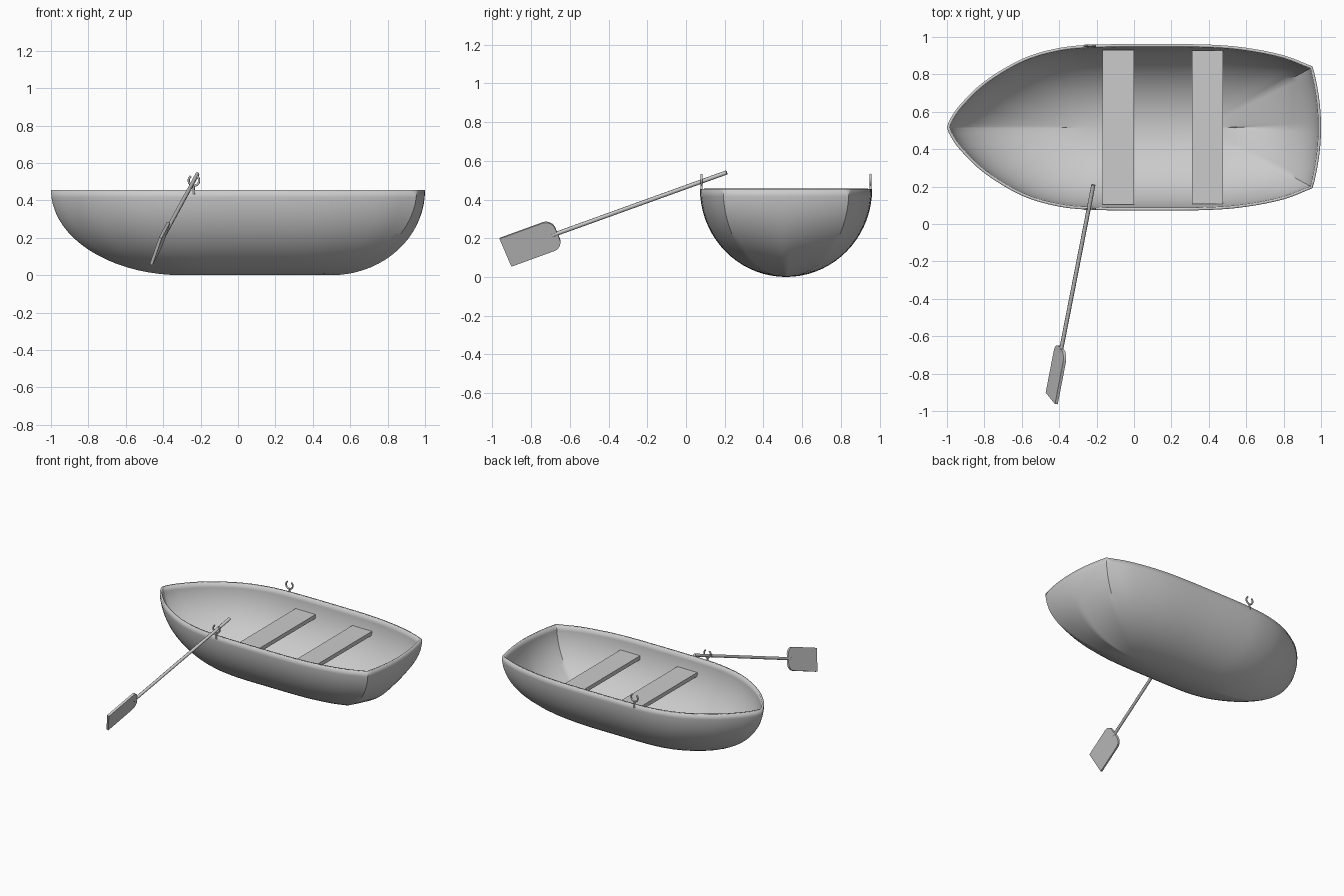
import bpy, bmesh, math
from mathutils import Vector, Matrix

if "Cube" in bpy.data.objects:
    bpy.data.objects.remove(bpy.data.objects["Cube"])

Y0, TOP = 0.517, 0.455        # hull centreline and rim height


def make_object(name, bm, smooth=True):
    me = bpy.data.meshes.new(name)
    bm.to_mesh(me)
    bm.free()
    ob = bpy.data.objects.new(name, me)
    bpy.context.collection.objects.link(ob)
    if smooth:
        bpy.ops.object.select_all(action='DESELECT')
        ob.select_set(True)
        bpy.context.view_layer.objects.active = ob
        bpy.ops.object.shade_smooth_by_angle(angle=math.radians(35))
    return ob


def spline(pts, steps):
    """Catmull-Rom curve through the points."""
    p = [Vector(q) for q in pts]
    p = [2 * p[0] - p[1]] + p + [2 * p[-1] - p[-2]]
    out = []
    for i in range(1, len(p) - 2):
        a, b, c, d = p[i - 1:i + 3]
        for s in range(steps):
            t = s / steps
            out.append(0.5 * (2 * b + (c - a) * t + (2 * a - 5 * b + 4 * c - d) * t * t
                              + (3 * b - a - 3 * c + d) * t ** 3))
    return out + [p[-2]]


# hull: each rim point drops along an elliptical rib to the keel line
side = spline([(-1, 0), (-.985, .04), (-.93, .12), (-.8, .245), (-.6, .365), (-.4, .424),
               (-.2, .442), (.1, .445), (.4, .442), (.6, .425), (.8, .385), (.955, .325)], 4)
ribs = []
for q in side:
    if q.x < -.1:
        kx = -.1 + (q.x + .1) * .222
    elif q.x > .1:
        kx = .1 + (q.x - .1) * .3
    else:
        kx = q.x
    ribs.append((q.x, q.y, kx))
for i in range(1, 11):
    t = i / 10
    y = .325 * (1 - t)
    ribs.append((1 - .045 * (1 - t) ** 2, y, .356 + .144 * t))

bm = bmesh.new()
N = 18
for sgn in (1, -1):
    grid = []
    for x, y, kx in ribs:
        row = []
        for j in range(N + 1):
            a = math.pi / 2 * j / N
            c = math.cos(a)
            row.append(bm.verts.new((kx + (x - kx) * c, Y0 + sgn * y * c, TOP * (1 - math.sin(a)))))
        grid.append(row)
    for r, s in zip(grid, grid[1:]):
        for j in range(N):
            quad = (r[j], r[j + 1], s[j + 1], s[j])
            bm.faces.new(quad if sgn < 0 else quad[::-1])
bmesh.ops.remove_doubles(bm, verts=bm.verts, dist=1e-4)
bmesh.ops.recalc_face_normals(bm, faces=bm.faces)
bm.normal_update()
low = min(bm.faces, key=lambda f: f.calc_center_median().z)
if low.normal.z > 0:
    bmesh.ops.reverse_faces(bm, faces=bm.faces)
hull = make_object("hull", bm)
mod = hull.modifiers.new("shell", 'SOLIDIFY')
mod.thickness, mod.offset = 0.015, -1
bpy.ops.object.modifier_move_to_index(modifier="shell", index=0)

# seats
for name, x0, x1, half in (("middle_seat", -.168, 0, .412), ("stern_seat", .31, .475, .41)):
    bm = bmesh.new()
    bmesh.ops.create_cube(bm, size=1, matrix=Matrix.Translation(((x0 + x1) / 2, Y0, .34))
                          @ Matrix.Diagonal((x1 - x0, 2 * half, .03, 1)))
    make_object(name, bm, False)


def tube(name, pts, radius):
    cu = bpy.data.curves.new(name, 'CURVE')
    cu.dimensions = '3D'
    cu.bevel_depth, cu.bevel_resolution, cu.use_fill_caps = radius, 2, True
    sp = cu.splines.new('POLY')
    sp.points.add(len(pts) - 1)
    for p, q in zip(sp.points, pts):
        p.co = (*q, 1)
    ob = bpy.data.objects.new(name, cu)
    bpy.context.collection.objects.link(ob)


# oarlocks: open ring on a short pin
for name, y in (("front_oarlock", .08), ("back_oarlock", .953)):
    ring = []
    for i in range(25):
        a = math.radians(125 + 290 * i / 24)
        ring.append((-.236 + .028 * math.cos(a), y, .506 + .028 * math.sin(a)))
    tube(name, ring, .006)
    tube(name + "_pin", [(-.236, y, .43), (-.236, y, .478)], .006)

# oar shaft
axis = Vector((-.179, -.924, -.336)).normalized()
tip = Vector((-.44, -.9325, .1275))
neck = tip - axis * .29
tube("oar_shaft", [(-.217, .21, .54), tuple(neck + axis * .03)], .011)

# oar blade: plate with rounded inner corners
wide = Vector((.05, -.065, .145))
wide = (wide - axis * wide.dot(axis)).normalized()
flat = axis.cross(wide)
W, R, T = .082, .05, .016
outline = [(.29, -W), (.29, W)]
for a0 in (90, 180):
    for i in range(7):
        a = math.radians(a0 + 15 * i)
        cv = (W - R) * (1 if a0 == 90 else -1)
        outline.append((R + R * math.cos(a), cv + R * math.sin(a)))
bm = bmesh.new()
face = bm.faces.new([bm.verts.new(neck + axis * u + wide * v - flat * T / 2) for u, v in outline])
ext = bmesh.ops.extrude_face_region(bm, geom=[face])
bmesh.ops.translate(bm, vec=flat * T, verts=[g for g in ext['geom'] if isinstance(g, bmesh.types.BMVert)])
bmesh.ops.recalc_face_normals(bm, faces=bm.faces)
make_object("oar_blade", bm)
